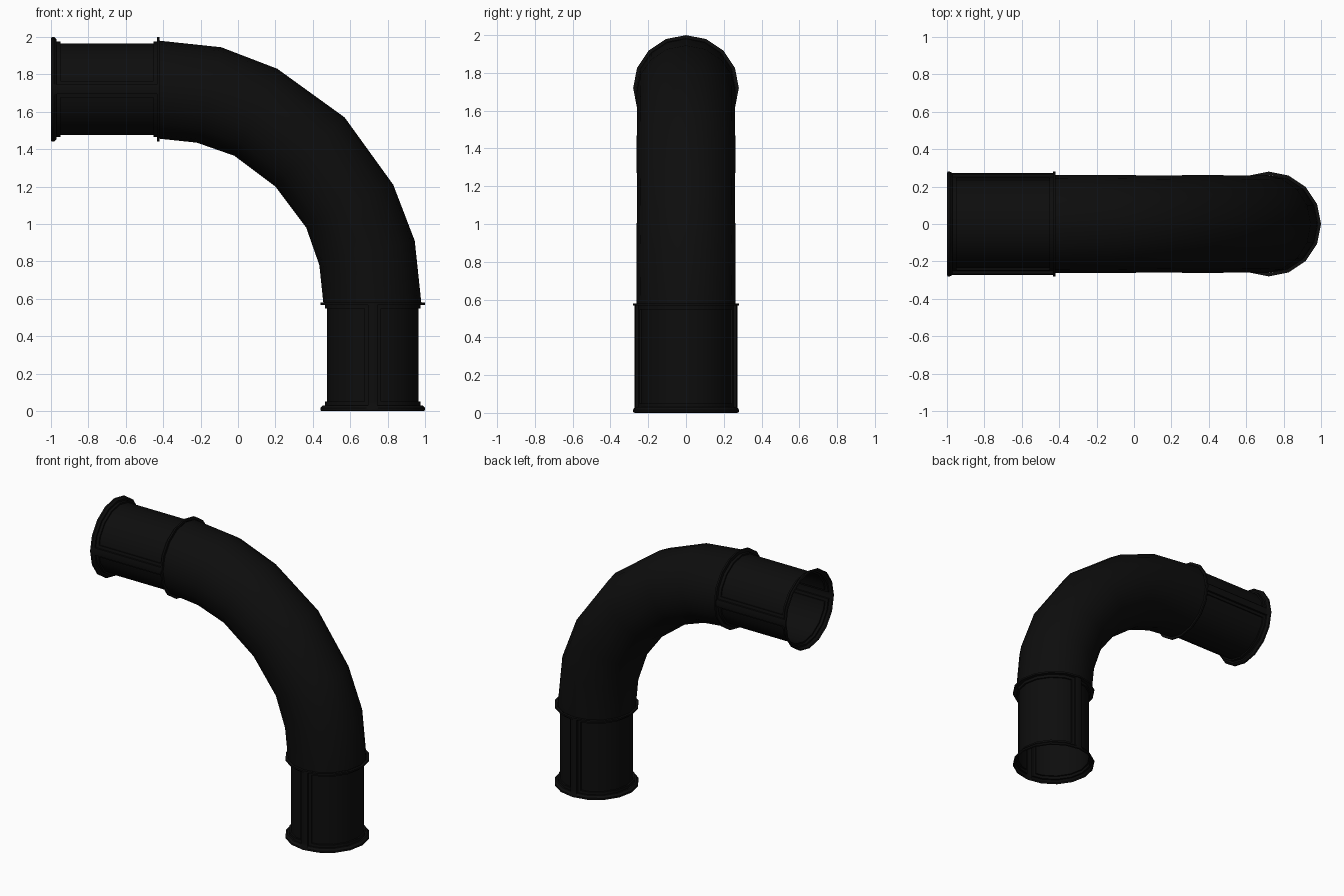
import bpy, bmesh, math
from mathutils import Vector

if "Cube" in bpy.data.objects:
    bpy.data.objects.remove(bpy.data.objects["Cube"])

SIDES = 16
black = bpy.data.materials.new("matte black")
black.diffuse_color = (0.004, 0.004, 0.004, 1)
black.use_nodes = True
black.node_tree.nodes["Principled BSDF"].inputs["Base Color"].default_value = black.diffuse_color


def facet(deg):
    """Radius factor keeping extra points on the flat sides of the polygon."""
    step = 360 / SIDES
    off = deg % step - step / 2
    return math.cos(math.radians(step / 2)) / math.cos(math.radians(off))


def loft(name, rings, angle):
    """Skin closed rings of points into an open tube."""
    bm = bmesh.new()
    rows = [[bm.verts.new(p) for p in ring] for ring in rings]
    n = len(rows[0])
    for a, b in zip(rows, rows[1:]):
        for i in range(n):
            j = (i + 1) % n
            bm.faces.new((a[i], a[j], b[j], b[i]))
    bmesh.ops.remove_doubles(bm, verts=bm.verts, dist=0.0005)
    bmesh.ops.recalc_face_normals(bm, faces=bm.faces)
    # point the surface away from the tube's axis
    outward = 0
    for f in bm.faces:
        c = f.calc_center_median()
        outward += f.normal.y * c.y * f.calc_area()
    if outward < 0:
        bmesh.ops.reverse_faces(bm, faces=bm.faces)
    me = bpy.data.meshes.new(name)
    bm.to_mesh(me)
    bm.free()
    me.materials.append(black)
    ob = bpy.data.objects.new(name, me)
    bpy.context.collection.objects.link(ob)
    bpy.context.view_layer.objects.active = ob
    ob.select_set(True)
    bpy.ops.object.shade_smooth_by_angle(angle=math.radians(angle))
    ob.select_set(False)
    return ob


def swap(p):
    """Mirror across the elbow's diagonal: horizontal end <-> vertical end."""
    return Vector((p[2] - 1, p[1], p[0] + 1))


# Curved pipe: outer and inner edge of each ring, second half mirrored
half = [((-0.42, 1.98), (-0.42, 1.456)),
        ((-0.09, 1.945), (-0.22, 1.435)),
        ((0.21, 1.83), (-0.02, 1.365))]
pairs = half + [((0.57, 1.57), (0.20, 1.20))]
pairs += [tuple((z - 1, x + 1) for x, z in p) for p in reversed(half)]
rings = []
for (ox, oz), (ix, iz) in pairs:
    mid = Vector((ox + ix, 0, oz + iz)) / 2
    u = Vector((ox - ix, 0, oz - iz)) / 2
    v = Vector((0, u.length, 0))
    rings.append([mid + u * math.cos(a) + v * math.sin(a)
                  for a in (2 * math.pi * i / SIDES for i in range(SIDES))])
loft("curved_pipe", rings, 40)

# Coupling sleeve: (distance from open end, radius) with end flanges
profile = [(0, 0.272), (0.004, 0.28), (0.016, 0.28), (0.03, 0.267),
           (0.03, 0.255), (0.05, 0.255), (0.05, 0.244), (0.548, 0.244),
           (0.548, 0.255), (0.568, 0.255), (0.568, 0.28), (0.58, 0.28),
           (0.58, 0.262)]

# Around the sleeve: (angle, least radius), side bars raised inside a low frame
around = []
for i in range(SIDES):
    deg = 360 * i / SIDES
    if i in (SIDES // 4, 3 * SIDES // 4):
        around += [(deg - 10, 0), (deg - 10, 0.255), (deg - 5.5, 0.255),
                   (deg - 5.5, 0.272), (deg, 0.272), (deg + 5.5, 0.272),
                   (deg + 5.5, 0.255), (deg + 10, 0.255), (deg + 10, 0)]
    else:
        around.append((deg, 0))

rings = []
for t, r in profile:
    ring = []
    for deg, least in around:
        # bars stop at the flanges
        rr = max(r, least) if 0.03 <= t <= 0.568 else r
        rr *= facet(deg)
        a = math.radians(deg)
        ring.append(Vector((-1 + t, rr * math.sin(a), 1.72 + rr * math.cos(a))))
    rings.append(ring)
loft("upper_sleeve", rings, 30)
loft("lower_sleeve", [[swap(p) for p in ring] for ring in rings], 30)
